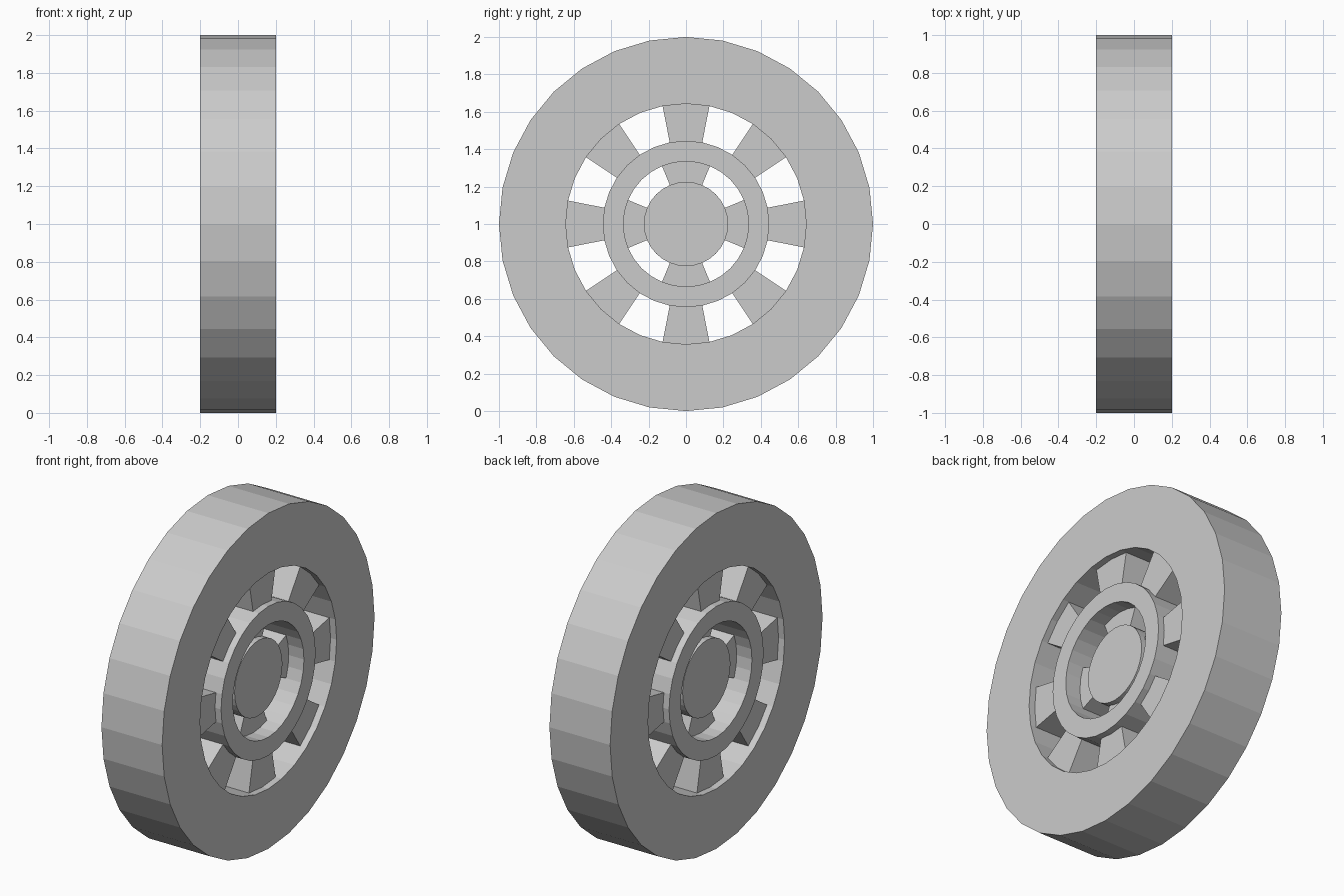
import bpy
import bmesh
from math import sin, cos, pi

SEGMENTS = 32          # sides of every full circle
STEP = 2 * pi / SEGMENTS

cube = bpy.data.objects.get("Cube")
if cube:
    bpy.data.objects.remove(cube, do_unlink=True)

grey = bpy.data.materials.new("light_grey")
grey.use_nodes = True
grey.diffuse_color = (0.6, 0.6, 0.6, 1)
bsdf = next(n for n in grey.node_tree.nodes if n.type == 'BSDF_PRINCIPLED')
bsdf.inputs["Base Color"].default_value = (0.6, 0.6, 0.6, 1)


def finish(name, bm):
    bmesh.ops.recalc_face_normals(bm, faces=bm.faces)
    mesh = bpy.data.meshes.new(name)
    bm.to_mesh(mesh)
    bm.free()
    mesh.materials.append(grey)
    obj = bpy.data.objects.new(name, mesh)
    obj.location.z = 1
    bpy.context.collection.objects.link(obj)
    return obj


def ring_part(name, inner, outer, half_width, first=0, steps=SEGMENTS):
    """A full ring about the x axis, or a sector of one with closed ends."""
    bm = bmesh.new()
    full = steps == SEGMENTS
    profile = [(-half_width, inner), (half_width, inner),
               (half_width, outer), (-half_width, outer)]
    loops = []
    for i in range(steps if full else steps + 1):
        a = (first + i) * STEP
        loops.append([bm.verts.new((x, r * sin(a), r * cos(a))) for x, r in profile])
    for i in range(steps):
        a, b = loops[i], loops[(i + 1) % len(loops)]
        for k in range(4):
            n = (k + 1) % 4
            bm.faces.new((a[k], a[n], b[n], b[k]))
    if not full:
        bm.faces.new(loops[0])
        bm.faces.new(loops[-1])
    return finish(name, bm)


def disc(name, radius, half_width):
    """A solid disc about the x axis."""
    bm = bmesh.new()
    ends = [[bm.verts.new((x, radius * sin(i * STEP), radius * cos(i * STEP)))
             for i in range(SEGMENTS)] for x in (-half_width, half_width)]
    for end in ends:
        bm.faces.new(end)
    for i in range(SEGMENTS):
        j = (i + 1) % SEGMENTS
        bm.faces.new((ends[0][i], ends[0][j], ends[1][j], ends[1][i]))
    return finish(name, bm)


# Wheel rim, middle ring and hub
ring_part("wheel_rim", 0.643, 1.0, 0.2)
ring_part("middle_ring", 0.335, 0.445, 0.2)
disc("hub", 0.225, 0.135)

# Eight outer spokes joining the rim and the middle ring
for s in range(8):
    ring_part(f"outer_spoke_{s + 1}", 0.435, 0.655, 0.16, s * 4 - 1, 2)

# Four inner spokes joining the middle ring and the hub
for s in range(4):
    ring_part(f"inner_spoke_{s + 1}", 0.215, 0.345, 0.1, s * 8 - 2, 4)
